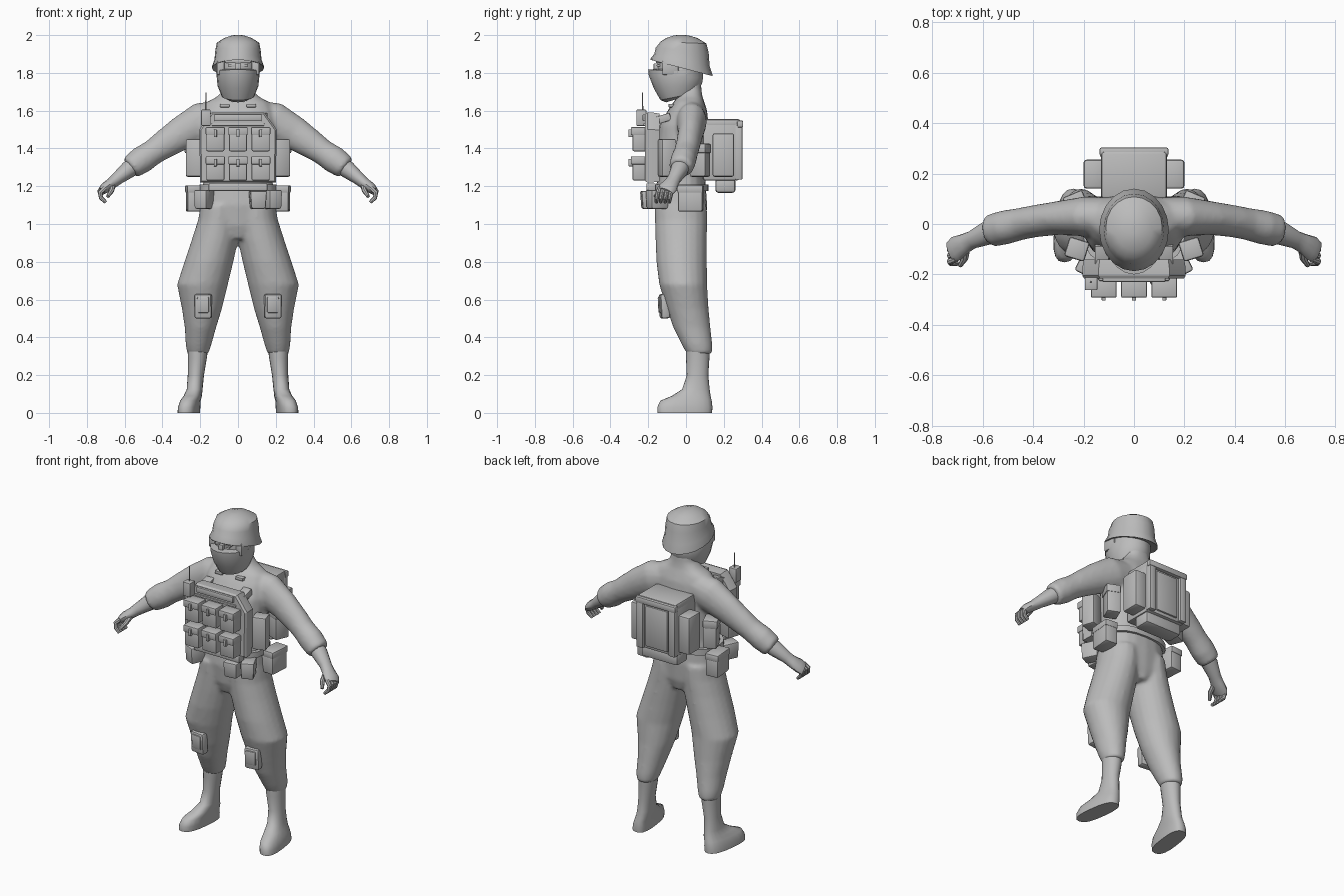
import bpy, bmesh, math
from mathutils import Vector, Matrix

grey = bpy.data.materials.new("plain grey")
grey.diffuse_color = (0.5, 0.5, 0.5, 1)
SEG = 20
body = bmesh.new()  # uniform pieces that get fused into one skin


def finish(name, bm, angle=35):
    """Turn a bmesh into an object, smooth except at sharp edges."""
    bmesh.ops.recalc_face_normals(bm, faces=bm.faces[:])
    for f in bm.faces:
        f.smooth = True
    for e in bm.edges:
        e.smooth = len(e.link_faces) == 2 and e.calc_face_angle(0) < math.radians(angle)
    me = bpy.data.meshes.new(name)
    bm.to_mesh(me)
    bm.free()
    me.materials.append(grey)
    ob = bpy.data.objects.new(name, me)
    bpy.context.collection.objects.link(ob)
    return ob


def skin(name, rings, angle=40, into=None):
    """Bridge closed rings of points and cap both ends."""
    bm = into or bmesh.new()
    vs = [[bm.verts.new(p) for p in r] for r in rings]
    n = len(vs[0])
    for a, b in zip(vs, vs[1:]):
        for i in range(n):
            bm.faces.new((a[i], a[(i + 1) % n], b[(i + 1) % n], b[i]))
    bm.faces.new(vs[0])
    bm.faces.new(vs[-1])
    return None if into else finish(name, bm, angle)


def level(cx, y0, y1, z, rx, tilt=0.0, power=1.0, shear=0.0):
    """Horizontal oval ring from y0 to y1, optionally sloped or sheared sideways."""
    cy, ry, pts = (y0 + y1) / 2, (y1 - y0) / 2, []
    for i in range(SEG):
        t = 2 * math.pi * i / SEG
        c, s = math.cos(t), math.sin(t)
        x = rx * math.copysign(abs(c) ** power, c)
        y = ry * math.copysign(abs(s) ** power, s)
        pts.append(Vector((cx + x - shear * (cy + y), cy + y, z - tilt * y)))
    return pts


def tube(name, path, side=1, seg=16, into=None):
    """Sweep along (x, y, z, half width, half height) stations."""
    pts = [Vector((p[0] * side, p[1], p[2])) for p in path]
    rings = []
    for i, p in enumerate(path):
        d = (pts[min(i + 1, len(pts) - 1)] - pts[max(i - 1, 0)]).normalized()
        u = Vector((0, 1, 0)) - d * d.y
        u.normalize()
        v = d.cross(u)
        rings.append([pts[i] + u * p[3] * math.cos(2 * math.pi * k / seg)
                      + v * p[4] * math.sin(2 * math.pi * k / seg) for k in range(seg)])
    return skin(name, rings, 40, into)


def box(name, x, y, z, bevel=0.008, rz=0.0, rx=0.0, taper=1.0):
    """Bevelled box between coordinate pairs, turned about its centre."""
    bm = bmesh.new()
    bmesh.ops.create_cube(bm, size=1)
    for v in bm.verts:
        k = taper if v.co.z < 0 else 1
        v.co = Vector((v.co.x * (x[1] - x[0]) * k, v.co.y * (y[1] - y[0]) * k, v.co.z * (z[1] - z[0])))
    if bevel:
        bmesh.ops.bevel(bm, geom=bm.edges[:], offset=bevel, segments=2, profile=0.5, affect='EDGES')
    c = Vector((sum(x) / 2, sum(y) / 2, sum(z) / 2))
    bmesh.ops.transform(bm, matrix=Matrix.Translation(c) @ Matrix.Rotation(rz, 4, 'Z')
                        @ Matrix.Rotation(rx, 4, 'X'), verts=bm.verts[:])
    return finish(name, bm, 30)


def sym(s, a, b):
    return (a, b) if s > 0 else (-b, -a)


# Torso and neck: z, half width, front, back
skin("torso", [level(0, f, b, z, w, power=0.85) for z, w, f, b in (
    (0.92, 0.05, -0.13, 0.085), (0.99, 0.18, -0.155, 0.105), (1.1, 0.197, -0.168, 0.112),
    (1.25, 0.182, -0.152, 0.102), (1.4, 0.195, -0.157, 0.112), (1.52, 0.2, -0.142, 0.12),
    (1.6, 0.19, -0.097, 0.112), (1.645, 0.165, -0.067, 0.097), (1.675, 0.11, -0.045, 0.087),
    (1.71, 0.077, -0.04, 0.082), (1.76, 0.07, -0.04, 0.08))], into=body)

# Masked head: lower mask steps back to the eye band
skin("head", [level(0, f, b, z, w, tilt=t) for z, w, f, b, t in (
    (1.66, 0.05, -0.105, 0.0, -0.3), (1.675, 0.085, -0.135, 0.055, -0.2),
    (1.73, 0.108, -0.17, 0.085, -0.1), (1.78, 0.113, -0.197, 0.09, 0.05),
    (1.81, 0.113, -0.2, 0.09, 0.05), (1.815, 0.107, -0.152, 0.09, 0.05),
    (1.87, 0.108, -0.152, 0.1, 0.1), (1.93, 0.09, -0.13, 0.09, 0))], 30)
for s in (-1, 1):
    box("face_side", sym(s, 0.072, 0.112), (-0.125, -0.04), (1.79, 1.865), 0.006)
    box("eye", sym(s, 0.018, 0.05), (-0.155, -0.135), (1.833, 1.845), 0.003)
box("nose", (-0.014, 0.014), (-0.172, -0.14), (1.80, 1.85), 0.005)
box("brow", (-0.07, 0.07), (-0.16, -0.10), (1.852, 1.872), 0.005)

# Helmet with sloped, flared brim
skin("helmet", [level(0, f, b, z, w, tilt=t) for z, w, f, b, t in (
    (1.835, 0.11, -0.15, 0.115, 0.26), (1.826, 0.138, -0.187, 0.14, 0.26),
    (1.834, 0.138, -0.187, 0.14, 0.26), (1.868, 0.125, -0.168, 0.125, 0.22),
    (1.92, 0.12, -0.16, 0.12, 0.1), (1.96, 0.112, -0.135, 0.108, 0.04),
    (1.985, 0.072, -0.105, 0.06, 0), (1.999, 0.03, -0.06, 0.01, 0),
    (2.0, 0.008, -0.035, -0.015, 0))])

for s in (-1, 1):
    # Trouser leg, gathered below the knee: z, centre x, half width, front, back
    skin("trouser_leg", [level(s * x, f, b, z, w) for z, x, w, f, b in (
        (1.1, 0.095, 0.103, -0.167, 0.11), (1.02, 0.1, 0.112, -0.165, 0.112),
        (0.92, 0.121, 0.123, -0.162, 0.11), (0.8, 0.154, 0.13, -0.157, 0.11),
        (0.68, 0.188, 0.135, -0.142, 0.112), (0.55, 0.191, 0.106, -0.102, 0.12),
        (0.45, 0.199, 0.083, -0.067, 0.13), (0.36, 0.209, 0.068, -0.022, 0.14),
        (0.32, 0.212, 0.058, 0.0, 0.14), (0.31, 0.212, 0.05, 0.008, 0.13))], into=body)
    # Boot with the toe turned outward: z, centre x, half width, front, back, squareness, shear
    skin("boot", [level(s * x, f, b, z, w, power=p, shear=s * h) for z, x, w, f, b, p, h in (
        (0.36, 0.212, 0.056, 0.0, 0.125, 1, 0), (0.29, 0.215, 0.05, 0.0, 0.124, 1, 0),
        (0.2, 0.223, 0.043, 0.004, 0.118, 1, 0), (0.125, 0.231, 0.042, -0.02, 0.125, 0.9, 0.03),
        (0.09, 0.242, 0.046, -0.075, 0.13, 0.8, 0.1), (0.065, 0.252, 0.05, -0.135, 0.136, 0.8, 0.12),
        (0.03, 0.258, 0.054, -0.152, 0.14, 0.75, 0.12),
        (0.0, 0.26, 0.054, -0.15, 0.138, 0.75, 0.12))])
    # Knee pad with raised centre
    box("knee_pad", sym(s, 0.138, 0.23), (-0.138, -0.09), (0.5, 0.63), 0.012, s * 0.12, 0.05)
    box("knee_plate", sym(s, 0.153, 0.215), (-0.145, -0.12), (0.53, 0.615), 0.006, s * 0.12, 0.05)

    # Sleeve, bare forearm and palm
    tube("sleeve", [(0.02, 0.03, 1.575, 0.07, 0.075), (0.1, 0.03, 1.565, 0.075, 0.09),
                    (0.19, 0.03, 1.54, 0.08, 0.106), (0.3, 0.024, 1.48, 0.067, 0.09),
                    (0.4, 0.01, 1.415, 0.064, 0.075), (0.45, 0.0, 1.38, 0.064, 0.068),
                    (0.51, -0.013, 1.34, 0.068, 0.073), (0.56, -0.025, 1.305, 0.066, 0.065),
                    (0.572, -0.028, 1.296, 0.058, 0.056)], s, 16, body)
    tube("forearm", [(0.52, -0.015, 1.33, 0.045, 0.045), (0.58, -0.035, 1.288, 0.048, 0.046),
                     (0.64, -0.062, 1.24, 0.036, 0.034), (0.67, -0.077, 1.215, 0.04, 0.03),
                     (0.705, -0.097, 1.19, 0.05, 0.028), (0.724, -0.11, 1.172, 0.045, 0.02)], s, 12)
    # Curled fingers and thumb
    for i in range(4):
        y = -0.07 - i * 0.023
        tube("finger", [(0.705, y, 1.19, 0.013, 0.014), (0.73, y - 0.01, 1.165, 0.013, 0.013),
                        (0.725, y - 0.016, 1.138, 0.012, 0.012),
                        (0.70, y - 0.018, 1.115, 0.009, 0.009)], s, 8)
    tube("thumb", [(0.665, -0.10, 1.2, 0.016, 0.016), (0.67, -0.135, 1.175, 0.014, 0.014),
                   (0.69, -0.165, 1.145, 0.009, 0.009)], s, 8)

    # Collar tab and shoulder strap
    box("collar_tab", sym(s, 0.045, 0.095), (-0.092, -0.05), (1.618, 1.636), 0.003)
    box("shoulder_strap", sym(s, 0.1, 0.155), (-0.18, -0.08), (1.535, 1.575), 0.004, 0, 0.3)
    # Pouches around the ribs and belt
    box("front_rib_pouch", sym(s, 0.185, 0.268), (-0.14, -0.06), (1.25, 1.45), 0.01, s * 0.3)
    box("rear_rib_pouch", sym(s, 0.185, 0.265), (0.03, 0.12), (1.25, 1.42), 0.01, -s * 0.4)
    box("rib_pouch_flap", sym(s, 0.185, 0.27), (0.027, 0.123), (1.375, 1.425), 0.008, -s * 0.4)
    box("hip_pouch", sym(s, 0.19, 0.272), (-0.04, 0.09), (1.065, 1.19), 0.01, -s * 0.08)
    box("hip_pouch_lid", sym(s, 0.19, 0.275), (-0.043, 0.093), (1.165, 1.205), 0.007, -s * 0.08)
    box("belt_side_pouch", sym(s, 0.14, 0.218), (-0.205, -0.1), (1.08, 1.18), 0.01, s * 0.45, 0, 0.92)
box("belt_front_pouch", (0.06, 0.15), (-0.24, -0.15), (1.08, 1.175), 0.01, 0.1, 0, 0.85)

# Fuse torso, trousers and sleeves into one soft uniform
uniform = finish("uniform", body)
fuse = uniform.modifiers.new("fuse", 'REMESH')
fuse.mode, fuse.voxel_size, fuse.use_smooth_shade = 'VOXEL', 0.011, True
soften = uniform.modifiers.new("soften", 'SMOOTH')
soften.factor, soften.iterations = 0.5, 6

# Belt
skin("belt", [level(0, -0.175, 0.12, z, 0.204, power=0.8) for z in (1.175, 1.21)])
box("belt_plate", (-0.155, 0.155), (-0.21, -0.16), (1.175, 1.215), 0.005)

# Chest plate with cut upper corners
outline = [(-0.2, 1.22), (0.2, 1.22), (0.205, 1.5), (0.14, 1.59), (-0.14, 1.59), (-0.205, 1.5)]
skin("chest_plate", [[Vector((x * k, y, 1.4 + (z - 1.4) * k)) for x, z in outline]
                     for y, k in ((-0.14, 0.97), (-0.175, 1), (-0.205, 1), (-0.217, 0.96))], 20)
box("chest_bar", (-0.125, 0.125), (-0.23, -0.2), (1.545, 1.58), 0.005)
box("chest_lower_bar", (-0.14, 0.14), (-0.225, -0.2), (1.52, 1.532), 0.003)

# Two rows of three chest pouches with lids and clips
for z in (1.23, 1.385):
    for x in (-0.12, 0, 0.12):
        box("chest_pouch", (x - 0.048, x + 0.048), (-0.283, -0.21), (z, z + 0.12), 0.008)
        box("pouch_lid", (x - 0.051, x + 0.051), (-0.292, -0.21), (z + 0.085, z + 0.128), 0.006)
        box("pouch_clip", (x - 0.008, x + 0.008), (-0.304, -0.28), (z + 0.075, z + 0.115), 0.003)

# Radio and antenna
box("radio", (-0.195, -0.145), (-0.262, -0.21), (1.52, 1.605), 0.004)
tube("antenna", [(-0.17, -0.23, 1.59, 0.004, 0.004), (-0.17, -0.23, 1.695, 0.003, 0.003)], 1, 8)

# Backpack with framed rear panel, flap, side pockets and bedroll
box("backpack", (-0.13, 0.13), (0.09, 0.28), (1.23, 1.535), 0.012)
box("backpack_flap", (-0.13, 0.13), (0.10, 0.288), (1.51, 1.555), 0.012)
box("backpack_top_edge", (-0.137, 0.137), (0.27, 0.303), (1.51, 1.548), 0.008)
box("backpack_panel", (-0.075, 0.075), (0.26, 0.29), (1.25, 1.50), 0.006)
box("bedroll", (-0.125, 0.125), (0.155, 0.262), (1.165, 1.24), 0.016)
for s in (-1, 1):
    box("backpack_post", sym(s, 0.088, 0.132), (0.26, 0.299), (1.235, 1.53), 0.006)
    box("backpack_pocket", sym(s, 0.12, 0.2), (0.14, 0.255), (1.25, 1.48), 0.012)
